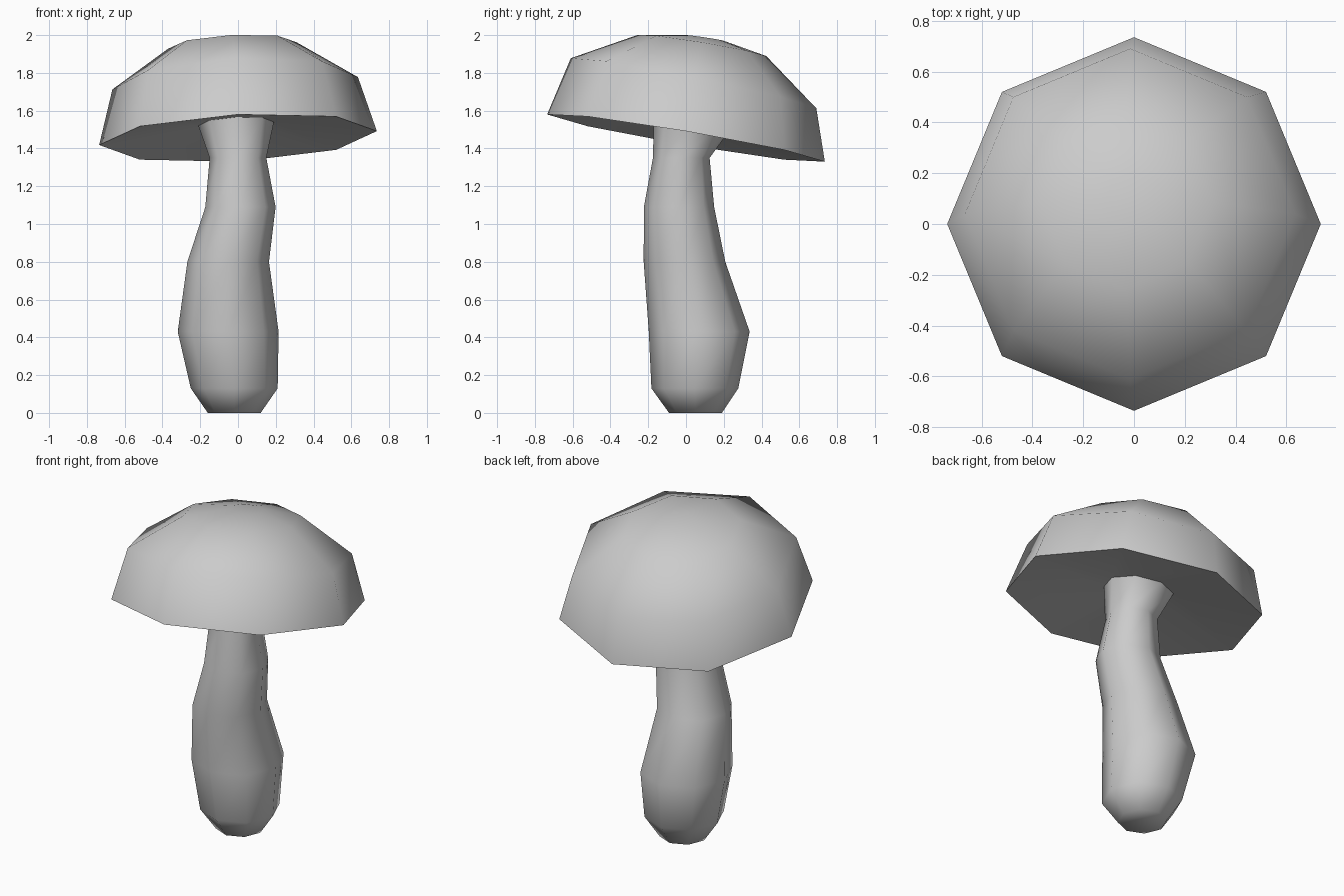
import bpy, bmesh, math

if "Cube" in bpy.data.objects:
    bpy.data.objects.remove(bpy.data.objects["Cube"])

SIDES = 8


def loft(name, rings, cap_start, cap_end, angle):
    """Skin a stack of rings: (x, y, z, radius, slope along x, slope along y)."""
    bm = bmesh.new()
    loops = []
    for cx, cy, cz, r, sx, sy in rings:
        loop = []
        for i in range(SIDES):
            a = math.tau * i / SIDES
            dx, dy = r * math.cos(a), r * math.sin(a)
            loop.append(bm.verts.new((cx + dx, cy + dy, cz + sx * dx + sy * dy)))
        loops.append(loop)
    for lo, hi in zip(loops, loops[1:]):
        for i in range(SIDES):
            j = (i + 1) % SIDES
            bm.faces.new((lo[i], lo[j], hi[j], hi[i]))
    if cap_start:
        bm.faces.new(loops[0][::-1])
    if cap_end:
        bm.faces.new(loops[-1])
    mesh = bpy.data.meshes.new(name)
    bm.to_mesh(mesh)
    bm.free()
    ob = bpy.data.objects.new(name, mesh)
    bpy.context.collection.objects.link(ob)
    bpy.ops.object.select_all(action='DESELECT')
    ob.select_set(True)
    bpy.context.view_layer.objects.active = ob
    bpy.ops.object.shade_smooth_by_angle(angle=math.radians(angle))
    return ob


# Ring where the flared stem meets the hollow underside
joint = (-0.01, 0.03, 1.53, 0.20, 0.05, -0.18)

# Bent, bulging stem
loft("stem", [
    (-0.02, 0.05, 0.00, 0.14, 0, 0),
    (-0.02, 0.047, 0.13, 0.23, 0, 0),
    (-0.052, 0.07, 0.43, 0.267, 0, 0),
    (-0.052, -0.008, 0.80, 0.216, 0, 0),
    (0.013, -0.037, 1.09, 0.186, 0, 0),
    (0.0, -0.025, 1.35, 0.15, 0, 0),
    joint,
], True, False, 60)

# Tilted cap: concave underside, rim, then dome
loft("cap", [
    joint,
    (0.0, 0.0, 1.455, 0.735, 0.05, -0.17),
    (-0.015, 0.04, 1.745, 0.65, 0.05, -0.204),
    (-0.03, 0.085, 1.945, 0.34, 0.05, -0.165),
    (-0.01, 0.10, 1.985, 0.10, 0.03, -0.15),
], False, True, 60)
